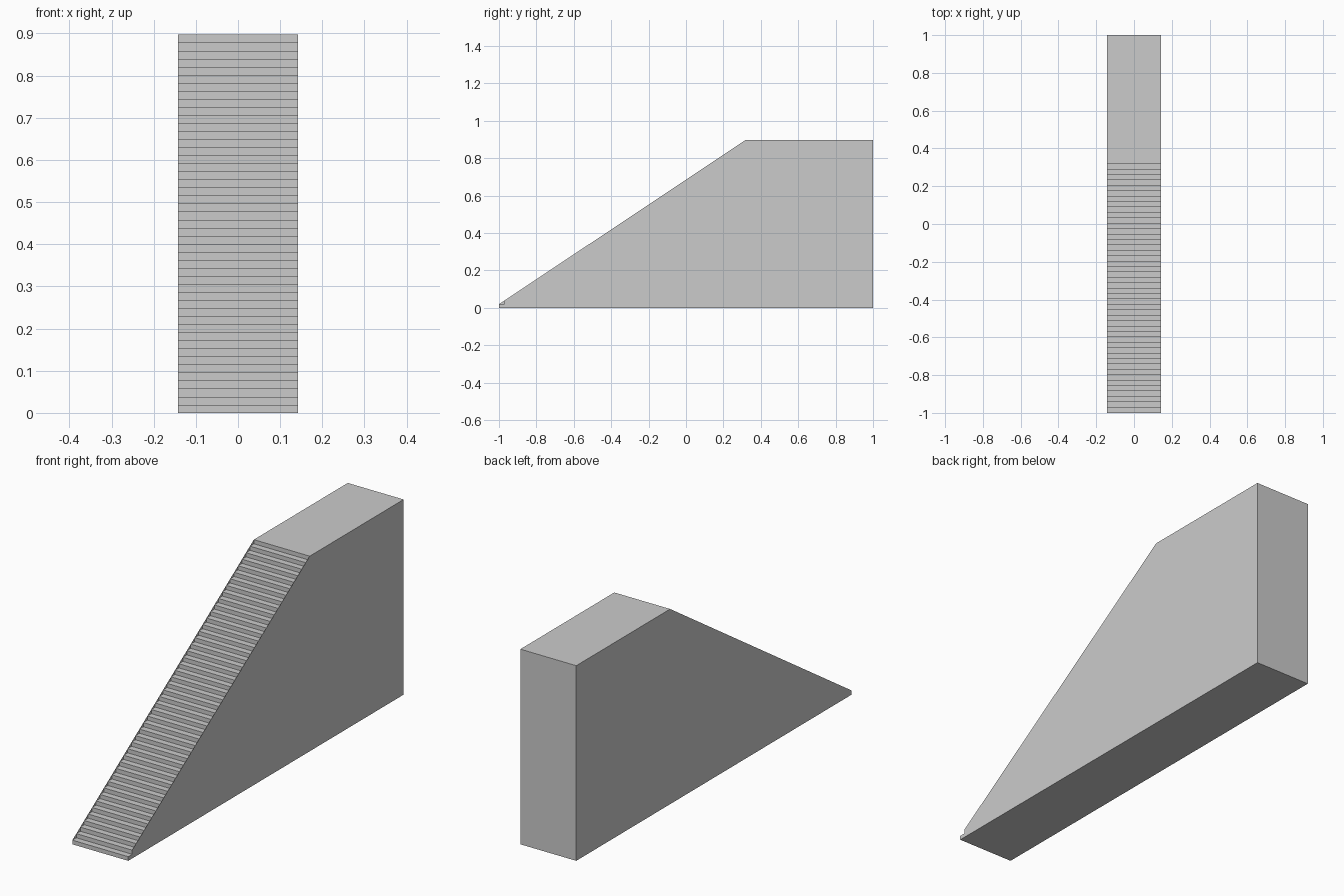
import bpy

if "Cube" in bpy.data.objects:
    bpy.data.objects.remove(bpy.data.objects["Cube"])

HALF_W = 0.142      # half width of the flight
HEIGHT = 0.897      # platform height
RISERS = 47
TOP_Y = 0.318       # front edge of the platform
RISE = HEIGHT / RISERS
RUN = (TOP_Y + 1) / (RISERS - 1)


def nose(i):
    """Front top edge of step i (0 is the lowest)."""
    return (-1 + i * RUN, (i + 1) * RISE)


def add_mesh(name, verts, faces):
    mesh = bpy.data.meshes.new(name)
    mesh.from_pydata(verts, [], faces)
    mesh.update()
    obj = bpy.data.objects.new(name, mesh)
    bpy.context.collection.objects.link(obj)
    return obj


# Stepped profile: riser and tread for every step, then platform and back
profile = [(-1, 0)]
for i in range(RISERS):
    y, z = nose(i)
    profile.append((y, z))
    if i < RISERS - 1:
        profile.append((y + RUN, z))
profile += [(1, HEIGHT), (1, 0)]

# Steps, platform, back and underside as one closed band across the width
n = len(profile)
verts = [(x, y, z) for x in (-HALF_W, HALF_W) for y, z in profile]
faces = [(i, (i + 1) % n, n + (i + 1) % n, n + i) for i in range(n)]
faces = [f[::-1] for f in faces]
add_mesh("stair_flight", verts, faces)

# Sheet sides that cover the step ends up to the line of the step noses
rear = [nose(RISERS - 1), (1, HEIGHT), (1, 0), (-1, 0)]
left = [nose(0)] + rear
right = rear + [nose(0), (nose(1)[0], nose(0)[1]), nose(1)]
add_mesh("left_side", [(-HALF_W, y, z) for y, z in left],
         [tuple(range(len(left)))])
add_mesh("right_side", [(HALF_W, y, z) for y, z in right],
         [tuple(reversed(range(len(right))))])

# Make the face directions of the band and the sheets point outward
for name, axis_sign in (("left_side", -1), ("right_side", 1)):
    mesh = bpy.data.objects[name].data
    if mesh.polygons[0].normal.x * axis_sign < 0:
        mesh.flip_normals()
band = bpy.data.objects["stair_flight"].data
if band.polygons[0].normal.y > 0:
    band.flip_normals()
